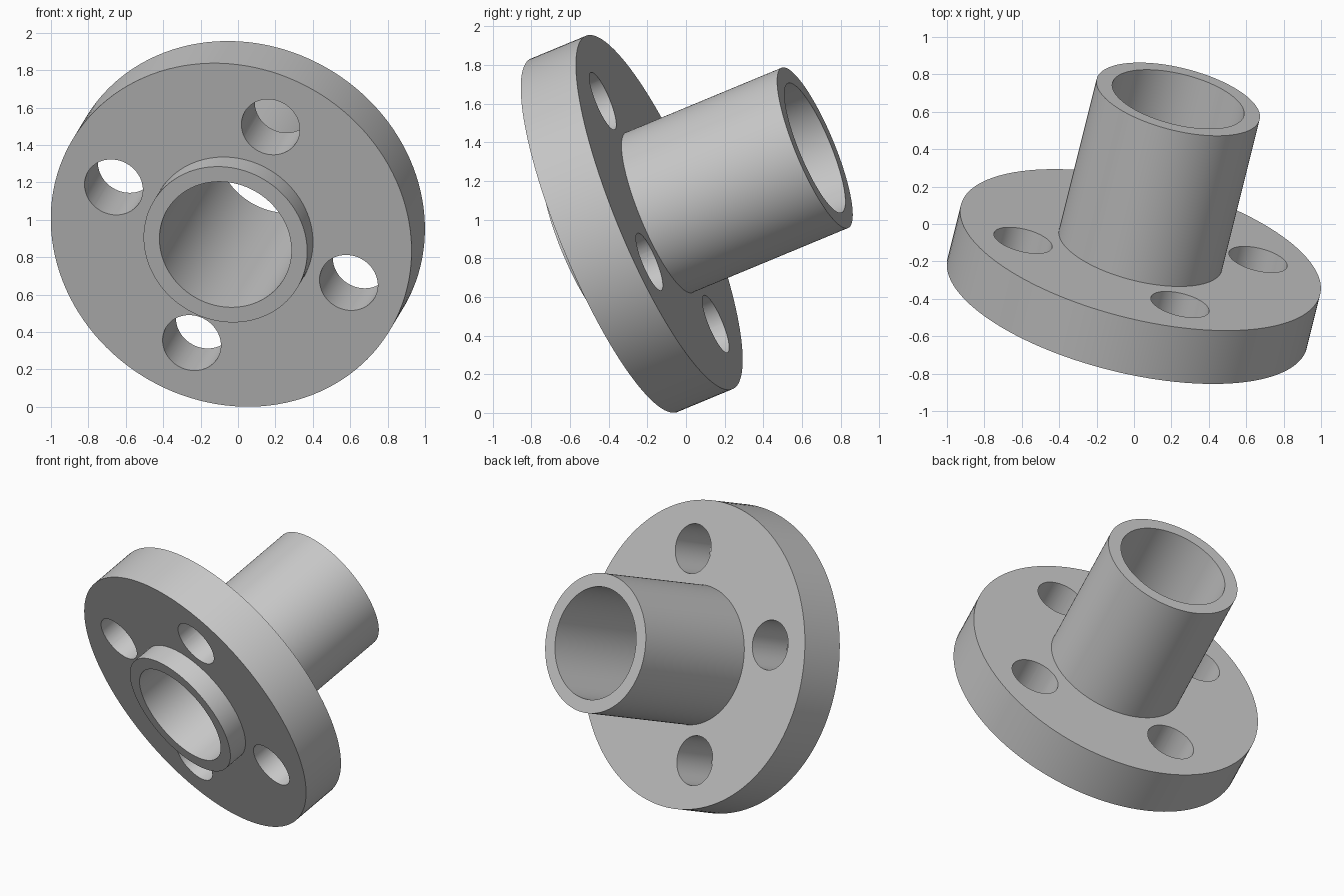
import bpy, bmesh, math
from mathutils import Matrix, Vector

cube = bpy.data.objects.get("Cube")
if cube:
    bpy.data.objects.remove(cube, do_unlink=True)

SEGMENTS = 128
FLANGE_R, FLANGE_T = 0.99, 0.317
TUBE_R, BORE_R = 0.449, 0.362
LIP_Z, TUBE_Z = -0.137, 1.212
BOLT_CIRCLE_R, HOLE_R = 0.68, 0.16

# Single grey metal
metal = bpy.data.materials.new("grey_metal")
metal.use_nodes = True
grey = (0.58, 0.58, 0.58, 1)
metal.diffuse_color = grey
metal.node_tree.nodes["Principled BSDF"].inputs["Base Color"].default_value = grey


def make_object(name, bm):
    bmesh.ops.recalc_face_normals(bm, faces=bm.faces)
    mesh = bpy.data.meshes.new(name)
    bm.to_mesh(mesh)
    bm.free()
    mesh.materials.append(metal)
    obj = bpy.data.objects.new(name, mesh)
    bpy.context.collection.objects.link(obj)
    return obj


# Flange, rear tube and front lip: one profile revolved around local z
profile = [(BORE_R, LIP_Z), (TUBE_R, LIP_Z), (TUBE_R, 0), (FLANGE_R, 0),
           (FLANGE_R, FLANGE_T), (TUBE_R, FLANGE_T), (TUBE_R, TUBE_Z), (BORE_R, TUBE_Z)]
bm = bmesh.new()
verts = [bm.verts.new((r, 0, z)) for r, z in profile]
edges = [bm.edges.new((verts[i - 1], v)) for i, v in enumerate(verts)]
bmesh.ops.spin(bm, geom=verts + edges, cent=(0, 0, 0), axis=(0, 0, 1),
               angle=math.tau, steps=SEGMENTS, use_merge=True)
bmesh.ops.remove_doubles(bm, verts=bm.verts, dist=1e-5)
flange = make_object("pipe_flange", bm)

# Four bolt holes, evenly spaced
bm = bmesh.new()
for i in range(4):
    place = (Matrix.Rotation(i * math.pi / 2, 4, 'Z')
             @ Matrix.Translation((BOLT_CIRCLE_R, 0, FLANGE_T / 2)))
    bmesh.ops.create_cone(bm, cap_ends=True, segments=64, radius1=HOLE_R,
                          radius2=HOLE_R, depth=FLANGE_T * 2, matrix=place)
cutter = make_object("bolt_hole_cutter", bm)
cutter.hide_render = True

cut = flange.modifiers.new("bolt_holes", 'BOOLEAN')
cut.operation = 'DIFFERENCE'
cut.solver = 'EXACT'
cut.object = cutter
bpy.ops.object.select_all(action='DESELECT')
flange.select_set(True)
bpy.context.view_layer.objects.active = flange
bpy.ops.object.modifier_apply(modifier=cut.name)
bpy.data.objects.remove(cutter, do_unlink=True)

# Tilt: local z along the bore, local x towards the upper bolt hole
axis = Vector((0.225, 0.9, 0.3735)).normalized()
up = Vector((0.21, -0.291, 0.575))
up = (up - axis * up.dot(axis)).normalized()
side = axis.cross(up)
tilt = Matrix((up, side, axis)).transposed().to_4x4()
flange.data.transform(Matrix.Translation((-0.0365, -0.4235, 0.919)) @ tilt)

bpy.ops.object.shade_smooth_by_angle(angle=math.radians(30))
